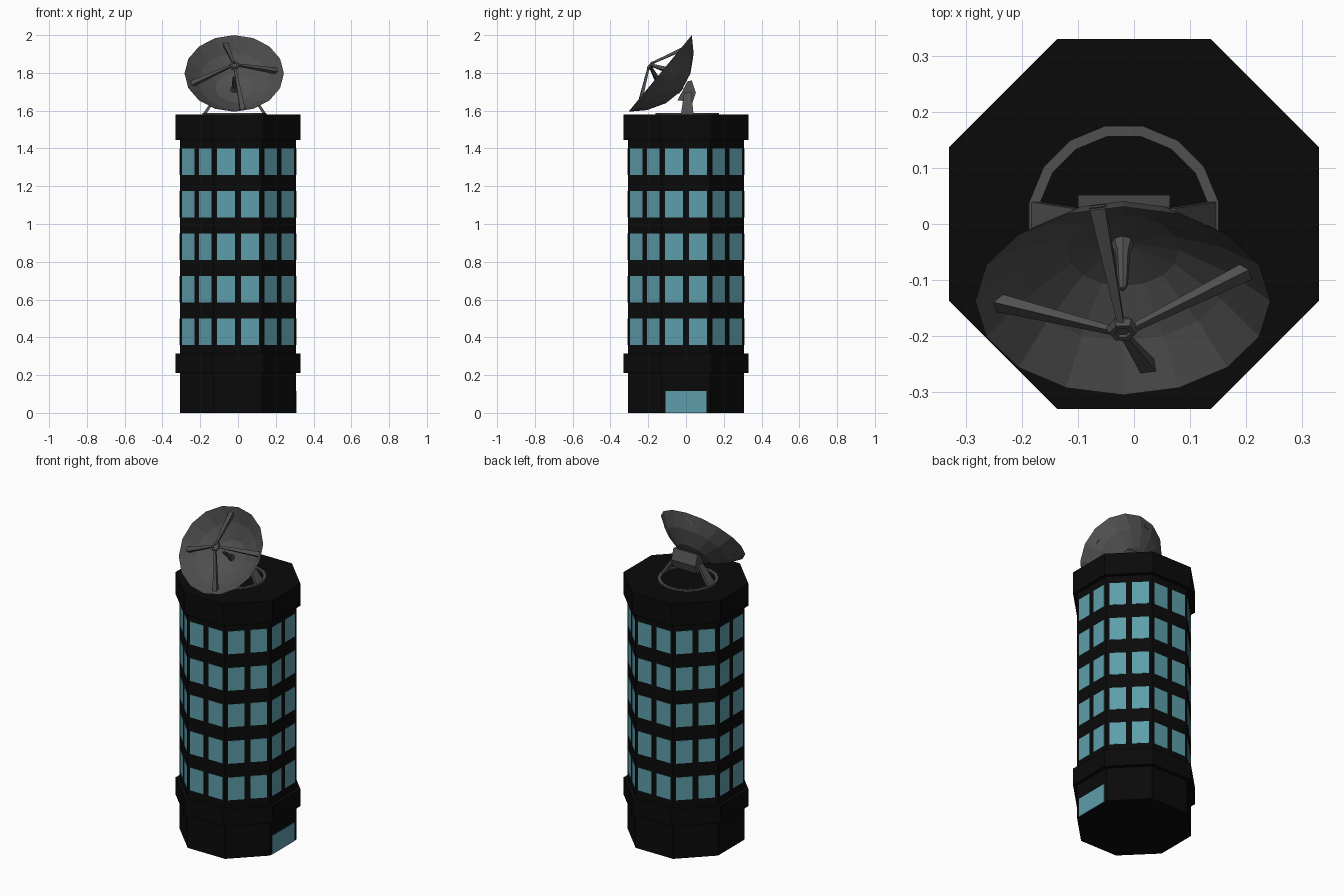
import bpy, bmesh
from math import pi, cos, sin, radians
from mathutils import Matrix, Vector

if "Cube" in bpy.data.objects:
    bpy.data.objects.remove(bpy.data.objects["Cube"])


def material(name, rgb):
    m = bpy.data.materials.new(name)
    m.diffuse_color = (*rgb, 1)
    m.use_nodes = True
    m.node_tree.nodes["Principled BSDF"].inputs["Base Color"].default_value = m.diffuse_color
    return m


BLACK = material("black_cladding", (0.003, 0.003, 0.003))
GLASS = material("teal_glass", (0.11, 0.34, 0.40))
METAL = material("dark_metal", (0.08, 0.08, 0.08))


def finish(name, bm, mat, matrix=None):
    bmesh.ops.remove_doubles(bm, verts=bm.verts, dist=1e-5)
    bmesh.ops.dissolve_limit(bm, angle_limit=0.01, verts=bm.verts, edges=bm.edges)
    bmesh.ops.recalc_face_normals(bm, faces=bm.faces)
    if matrix:
        bm.transform(matrix)
    me = bpy.data.meshes.new(name)
    bm.to_mesh(me)
    bm.free()
    me.materials.append(mat)
    ob = bpy.data.objects.new(name, me)
    bpy.context.collection.objects.link(ob)
    return ob


def lathe(name, profile, sides, mat, matrix=None, phase=0.0, closed=False):
    """Spin (radius, height) points about z."""
    bm = bmesh.new()
    rings = []
    for r, h in profile:
        if r == 0:
            rings.append([bm.verts.new((0, 0, h))] * sides)
        else:
            rings.append([bm.verts.new((r * cos(phase + 2 * pi * k / sides),
                                        r * sin(phase + 2 * pi * k / sides), h))
                          for k in range(sides)])
    pairs = list(zip(rings, rings[1:])) + ([(rings[-1], rings[0])] if closed else [])
    for a, b in pairs:
        for k in range(sides):
            j = (k + 1) % sides
            quad = list(dict.fromkeys((a[k], a[j], b[j], b[k])))
            bm.faces.new(quad)
    return finish(name, bm, mat, matrix)


def hull(name, points, mat, matrix=None):
    bm = bmesh.new()
    for p in points:
        bm.verts.new(p)
    bmesh.ops.convex_hull(bm, input=bm.verts)
    return finish(name, bm, mat, matrix)


def panel(name, face, x0, x1, z0, z1):
    """Thin glass panel on one side of the octagon (0 = front)."""
    pts = [(x, y, z) for x in (x0, x1) for y in (-APO - 0.002, -APO + 0.01) for z in (z0, z1)]
    hull(name, pts, GLASS, Matrix.Rotation(face * pi / 4, 4, 'Z'))


# Octagonal tower with two projecting bands
APO = 0.308
k8 = 1 / cos(pi / 8)
a, b = APO * k8, 0.33 * k8
lathe("tower", [(0, 0), (a, 0), (a, 0.21), (b, 0.21), (b, 0.315), (a, 0.315),
                (a, 1.445), (b, 1.445), (b, 1.58), (0, 1.58)], 8, BLACK, phase=pi / 8)

# Windows: two per side on five floors
for floor in range(5):
    z = 0.36 + floor * 0.225
    for face in range(8):
        for x in (-0.11, 0.017):
            panel(f"window_{floor}_{face}", face, x, x + 0.093, z, z + 0.14)

# Double door on the right side
for x0, x1 in ((-0.109, -0.001), (0.001, 0.109)):
    panel("door_leaf", 2, x0, x1, 0.0, 0.115)

# Base ring on the roof
CX = -0.018
lathe("dish_base_ring", [(0.153, 1.575), (0.172, 1.575), (0.172, 1.588), (0.153, 1.588)], 16,
      METAL, Matrix.Translation((CX, 0.006, 0)), pi / 16, True)

# Hub block behind the dish
hub = [(0.008, 1.755), (0.03, 1.76), (0.052, 1.695), (0.035, 1.645), (-0.045, 1.655)]
hull("dish_hub", [(CX + s * 0.082, y, z) for s in (-1, 1) for y, z in hub], METAL)

# Slanted arms from ring to hub
for s in (-1, 1):
    foot = [(CX + s * x, y, 1.58) for x in (0.152, 0.17) for y in (-0.027, 0.04)]
    head = [(CX + s * x, y, 1.695) for x in (0.076, 0.092) for y in (-0.01, 0.028)]
    hull("dish_arm", foot + head, METAL)

# Dish frame: local z is the pointing direction
DISH = Matrix.Translation((-0.02, -0.137, 1.797)) @ Matrix.Rotation(radians(50.4), 4, 'X')
lathe("dish", [(0, -0.137), (0.1, -0.117), (0.19, -0.064), (0.263, 0),
               (0.194, -0.07), (0.102, -0.124), (0, -0.145)], 16, METAL, DISH)

# Central horn
lathe("dish_horn", [(0, -0.145), (0.021, -0.145), (0.02, -0.13), (0.013, -0.11),
                    (0.009, -0.035), (0.005, -0.027), (0, -0.027)], 8, METAL, DISH)

# Receiver ring at the focus
lathe("receiver", [(0.012, 0.055), (0.024, 0.055), (0.03, 0.064), (0.024, 0.075),
                   (0.014, 0.075)], 6, METAL, DISH, closed=True)
lathe("receiver_core", [(0, 0.05), (0.014, 0.055), (0.014, 0.068), (0, 0.068)], 6, METAL, DISH)

# Four tapered struts
for k in range(4):
    turn = Matrix.Rotation(radians(11.25 + 90 * k), 4, 'Z')
    inner = [(0.022, s * 0.006, z) for s in (-1, 1) for z in (0.058, 0.07)]
    outer = [(x, s * 0.014, z) for s in (-1, 1) for x, z in ((0.222, -0.042), (0.236, -0.025))]
    hull("strut", inner + outer, METAL, DISH @ turn)
